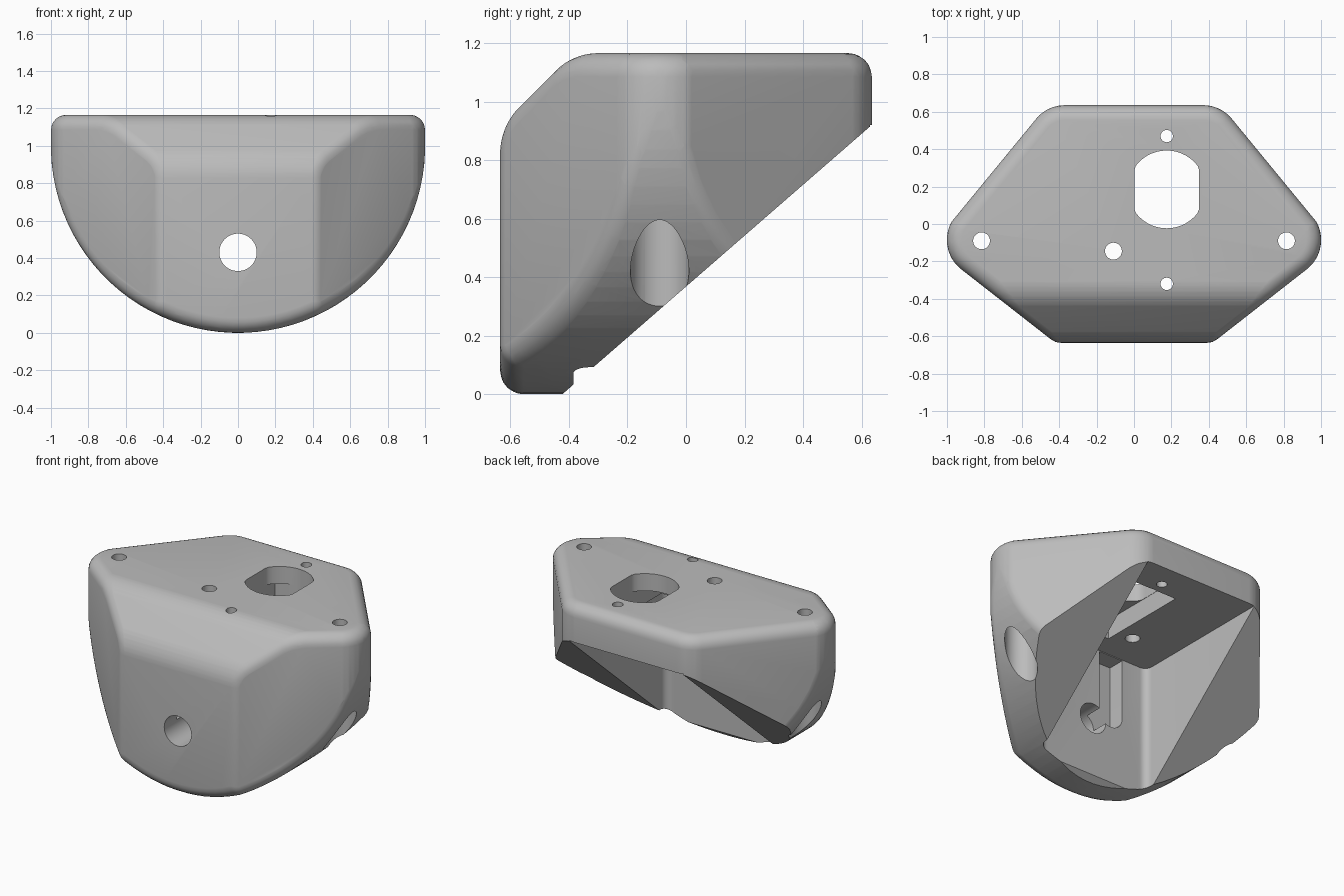
import bpy, bmesh
from math import sin, cos, radians, pi
from mathutils import Vector, Matrix

if "Cube" in bpy.data.objects:
    bpy.data.objects.remove(bpy.data.objects["Cube"])

FILLET = 0.08
TOP = 1.165
planes = []          # (outward normal, offset) of the convex outer form


def add_plane(normal, offset):
    n = Vector(normal).normalized()
    planes.append((n, offset))


def arc_planes(center, radius, start, end, steps, axes):
    """Tangent planes along an arc lying in the plane of two axes."""
    for i in range(steps + 1):
        t = radians(start + (end - start) * i / steps)
        n = Vector((0, 0, 0))
        n[axes[0]], n[axes[1]] = cos(t), sin(t)
        add_plane(n, cos(t) * center[0] + sin(t) * center[1] + radius)


# Top outline: flat front and back, rounded tips and back corners
add_plane((0, -1, 0), 0.635)
add_plane((0, 0, 1), TOP)
arc_planes((0.8, -0.085), 0.2, -52, 39.4, 9, (0, 1))
arc_planes((0.369, 0.435), 0.2, 39.4, 90, 6, (0, 1))
arc_planes((-0.8, -0.085), 0.2, 140.6, 232, 9, (0, 1))
arc_planes((-0.369, 0.435), 0.2, 140.6, 96, 5, (0, 1))
# Half round front profile
arc_planes((0, 1), 1, 180, 360, 48, (0, 2))
# Softened chamfer above the front face
arc_planes((-0.3, TOP - 0.205), 0.205, 96, 135, 5, (1, 2))
arc_planes((-0.405, 0.82), 0.23, 141, 174, 5, (1, 2))


def slice_solid(bm, normal, point):
    bmesh.ops.bisect_plane(bm, geom=bm.verts[:] + bm.edges[:] + bm.faces[:],
                           dist=1e-5, plane_co=point, plane_no=normal,
                           clear_outer=True)
    rim = [e for e in bm.edges if e.is_boundary]
    if rim:
        bmesh.ops.holes_fill(bm, edges=rim, sides=0)


def make_body():
    # Inner core, inset by the fillet radius
    core = bmesh.new()
    bmesh.ops.create_cube(core, size=6)
    for n, d in planes:
        slice_solid(core, n, n * (d - FILLET))
    bmesh.ops.remove_doubles(core, verts=core.verts[:], dist=1e-3)
    ball = bmesh.new()
    bmesh.ops.create_icosphere(ball, subdivisions=3, radius=1)
    directions = [v.co.normalized() for v in ball.verts]
    # Roll a ball over the core to round every outer edge
    bm = bmesh.new()
    for v in core.verts:
        touching = [n for n, d in planes if abs(n.dot(v.co) - d + FILLET) < 2e-3]
        for n in directions + touching:
            bm.verts.new(v.co + n * FILLET)
    core.free()
    ball.free()
    bmesh.ops.convex_hull(bm, input=bm.verts[:])
    loose = [v for v in bm.verts if not v.link_faces]
    bmesh.ops.delete(bm, geom=loose, context='VERTS')
    bmesh.ops.remove_doubles(bm, verts=bm.verts[:], dist=2e-3)
    bmesh.ops.dissolve_limit(bm, angle_limit=0.004, verts=bm.verts[:],
                             edges=bm.edges[:])
    # Slanted underside running up to the back
    slice_solid(bm, Vector((0, 0.77, -0.885)).normalized(), Vector((0, 0.635, 0.92)))
    bmesh.ops.recalc_face_normals(bm, faces=bm.faces[:])
    return new_object("bracket_body", bm)


def new_object(name, bm):
    mesh = bpy.data.meshes.new(name)
    bm.to_mesh(mesh)
    bm.free()
    obj = bpy.data.objects.new(name, mesh)
    bpy.context.collection.objects.link(obj)
    return obj


def box(low, high, round_front=0):
    bm = bmesh.new()
    bmesh.ops.create_cube(bm, size=1)
    for v in bm.verts:
        v.co = [low[i] if v.co[i] < 0 else high[i] for i in range(3)]
    if round_front:
        edges = [e for e in bm.edges
                 if all(v.co.y == min(w.co.y for w in bm.verts) for v in e.verts)
                 and abs(e.verts[0].co.z - e.verts[1].co.z) > 0.1]
        bmesh.ops.bevel(bm, geom=edges, offset=round_front, segments=6,
                        profile=0.5, affect='EDGES')
    return bm


def rod(center, radius, length, along_y=False, half_width=None):
    bm = bmesh.new()
    bmesh.ops.create_cone(bm, cap_ends=True, segments=48, radius1=radius,
                          radius2=radius, depth=length)
    if half_width:
        for v in bm.verts:
            v.co.x = max(-half_width, min(half_width, v.co.x))
        bmesh.ops.remove_doubles(bm, verts=bm.verts[:], dist=1e-5)
    if along_y:
        bmesh.ops.rotate(bm, verts=bm.verts[:], matrix=Matrix.Rotation(pi / 2, 3, 'X'))
    bmesh.ops.translate(bm, verts=bm.verts[:], vec=Vector(center))
    return bm


def carve(body, bm):
    bmesh.ops.recalc_face_normals(bm, faces=bm.faces[:])
    cutter = new_object("cutter", bm)
    cutter.hide_render = True
    mod = body.modifiers.new("cut", 'BOOLEAN')
    mod.operation = 'DIFFERENCE'
    mod.solver = 'EXACT'
    mod.object = cutter
    bpy.ops.object.modifier_apply(modifier=mod.name)
    bpy.data.objects.remove(cutter)


body = make_body()
bpy.context.view_layer.objects.active = body
body.select_set(True)

# Open pocket between the side webs
carve(body, box((-0.42, -0.385, -1), (0.42, 2, 0.92), 0.05))
# Rectangular recess and flat-sided opening in the top plate
carve(body, box((0, -0.24, 0.8), (0.35, 0.39, 1.05)))
carve(body, rod((0.175, 0.185, 1.2), 0.208, 0.6, half_width=0.173))
# Small screw holes through the top plate
for x, y, r in ((0.175, 0.47, 0.033), (0.175, -0.32, 0.033), (-0.11, -0.145, 0.045)):
    carve(body, rod((x, y, 1.1), r, 0.5))
# Mounting holes with deep counterbores from below
for side in (-1, 1):
    carve(body, rod((side * 0.815, -0.09, 1.1), 0.045, 0.8))
    carve(body, rod((side * 0.815, -0.09, 0.42), 0.1, 1.0))
# Round hole in the front plate and the groove behind it
carve(body, rod((0, -0.5, 0.43), 0.1, 0.8, along_y=True))
carve(body, rod((-0.14, -0.4, 0.51), 0.09, 0.2, along_y=True))
carve(body, box((-0.23, -0.5, 0.51), (-0.05, -0.3, 0.915)))

# Plain grey finish
grey = bpy.data.materials.new("plain_grey")
grey.use_nodes = True
colour = (0.5, 0.5, 0.5, 1)
grey.diffuse_color = colour
grey.node_tree.nodes["Principled BSDF"].inputs["Base Color"].default_value = colour
body.data.materials.clear()
body.data.materials.append(grey)
for face in body.data.polygons:
    face.material_index = 0
bpy.ops.object.shade_smooth_by_angle(angle=radians(30))
